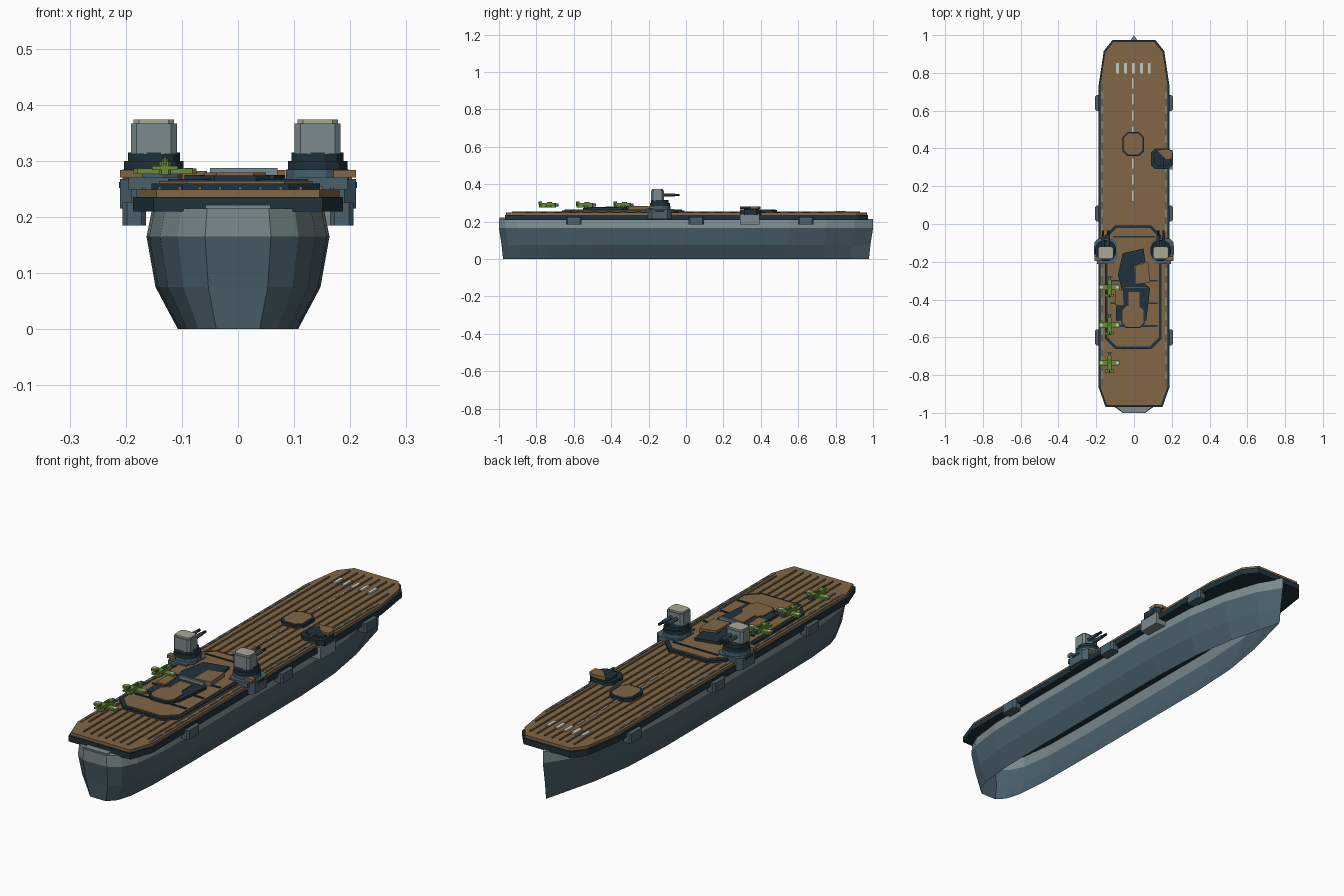
import bpy, bmesh
from math import cos, sin, pi

if "Cube" in bpy.data.objects:
    bpy.data.objects.remove(bpy.data.objects["Cube"])


def material(name, r, g, b):
    col = [(v / 255) ** 2.2 for v in (r, g, b)] + [1]
    m = bpy.data.materials.new(name)
    m.use_nodes = True
    m.diffuse_color = col
    m.node_tree.nodes["Principled BSDF"].inputs["Base Color"].default_value = col
    return m


SLATE = material("slate_blue", 75, 96, 107)
GRAY = material("light_gray", 122, 137, 141)
DARK = material("dark_teal", 37, 54, 62)
BROWN = material("deck_brown", 128, 102, 72)
GREEN = material("aircraft_green", 106, 138, 62)
OLIVE = material("dark_green", 80, 104, 48)
IVORY = material("ivory", 166, 167, 148)
PALE = material("pale_marking", 200, 202, 186)


def finish(name, bm, *mats):
    bmesh.ops.recalc_face_normals(bm, faces=bm.faces)
    me = bpy.data.meshes.new(name)
    bm.to_mesh(me)
    bm.free()
    for m in mats:
        me.materials.append(m)
    ob = bpy.data.objects.new(name, me)
    bpy.context.collection.objects.link(ob)
    return ob


def prism(name, pts, z0, z1, mat):
    """Upright slab from a plan outline."""
    bm = bmesh.new()
    low = [bm.verts.new((x, y, z0)) for x, y in pts]
    top = [bm.verts.new((x, y, z1)) for x, y in pts]
    bm.faces.new(low)
    bm.faces.new(top)
    for i in range(len(pts)):
        j = (i + 1) % len(pts)
        bm.faces.new((low[i], low[j], top[j], top[i]))
    return finish(name, bm, mat)


def box(name, x, y, hx, hy, z0, z1, mat):
    pts = [(x - hx, y - hy), (x + hx, y - hy), (x + hx, y + hy), (x - hx, y + hy)]
    return prism(name, pts, z0, z1, mat)


def chamfered(x, y, hx, hy, c):
    """Rectangle outline with cut corners."""
    right = [(hx - c, -hy), (hx, c - hy), (hx, hy - c), (hx - c, hy)]
    return [(x + a, y + b) for a, b in right + [(-a, b) for a, b in right[::-1]]]


def ring(x, y, r, n=12):
    return [(x + r * cos((i + .5) * 2 * pi / n), y + r * sin((i + .5) * 2 * pi / n)) for i in range(n)]


def rod(name, x, y0, y1, z, r, mat):
    """Round rod along y."""
    bm = bmesh.new()
    bmesh.ops.create_cone(bm, cap_ends=True, segments=8, radius1=r, radius2=r, depth=y1 - y0)
    for v in bm.verts:
        a, b, c = v.co
        v.co = (x + a, (y0 + y1) / 2 + c, z + b)
    return finish(name, bm, mat)


# Hull: shell open below, lofted through four levels, light upper strake and top
outline = [(-1, .36), (-.965, .66), (-.9, .85), (-.75, .97), (-.5, 1), (.3, 1),
           (.55, .92), (.75, .7), (.9, .38), (1, 0)]
levels = [(0, .107, .978, 1.5), (.075, .147, .986, 1.25), (.165, .163, 1, 1), (.215, .153, 1, 1)]
bm = bmesh.new()
rows = []
for z, hw, sy, power in levels:
    half = [(hw * f ** (power if y > 0 else 1), y * sy) for y, f in outline]
    loop = half + [(-x, y) for x, y in half[-2::-1]]
    rows.append([bm.verts.new((x, y, z)) for x, y in loop])
for k in range(3):
    for i in range(len(rows[0])):
        j = (i + 1) % len(rows[0])
        f = bm.faces.new((rows[k][i], rows[k][j], rows[k + 1][j], rows[k + 1][i]))
        f.material_index = int(k == 2)
bm.faces.new(rows[3]).material_index = 1
finish("hull", bm, SLATE, GRAY)
box("stern_step", 0, -.98, .058, .016, .21, .221, GRAY)


# Flight deck
def deck_outline(grow):
    side = [(.145, -.962), (.181, -.86), (.181, .73), (.154, .91), (.108, .967)]
    side = [(x + grow, y + (grow if y > 0 else -grow)) for x, y in side]
    return side + [(-x, y) for x, y in side[::-1]]


prism("deck_edge", deck_outline(.006), .21, .236, DARK)
prism("flight_deck", deck_outline(0), .236, .249, BROWN)
for i in range(9):
    x = (i - 4) * .036
    reach = .93 if abs(x) < .12 else .84
    box("deck_rib", x + .004, 0, .003, reach, .249, .2545, BROWN)

# Deck markings
for i in range(5):
    box("bow_stripe", (i - 2) * .042 - .003, .825, .0075, .027, .249, .2565, PALE)
for i in range(8):
    box("centre_dash", -.006, .15 + i * .085, .0035, .027, .249, .2525, PALE)
for s in (-1, 1):
    box("edge_line", s * .168, -.06, .003, .8, .249, .2505, SLATE)
    for i in range(20):
        box("edge_dash", s * .168, -.8 + i * .078, .003, .02, .249, .2535, GRAY)

# Aircraft lift hatch
prism("hatch_rim", chamfered(-.004, .423, .056, .064, .026), .249, .263, DARK)
prism("hatch_cover", chamfered(-.004, .423, .048, .056, .022), .262, .266, BROWN)

# Raised midship platform
prism("platform_rim", chamfered(-.004, -.335, .15, .327, .055), .249, .26, DARK)
prism("platform_top", chamfered(-.004, -.335, .137, .314, .05), .26, .264, BROWN)
box("platform_seam", 0, -.068, .11, .004, .262, .267, DARK)
for y in (-.3, -.42, -.54):
    box("platform_bar", 0, y, .125, .004, .262, .268, DARK)

# Patchy low superstructure
prism("forward_patch", [(-.085, -.27), (-.06, -.155), (.05, -.13), (.06, -.2), (.0, -.22), (.005, -.27)],
      .262, .275, DARK)
prism("middle_patch", [(-.085, -.27), (-.06, -.37), (-.095, -.44), (-.095, -.51), (.065, -.51),
                       (.085, -.34), (.005, -.27)], .262, .275, DARK)
prism("aft_block", chamfered(-.005, -.49, .055, .055, .022), .262, .279, BROWN)
prism("aft_block_base", chamfered(-.005, -.49, .061, .061, .024), .262, .274, DARK)
box("aft_block_neck", .0, -.4, .03, .04, .262, .279, BROWN)
prism("forward_block", [(.005, -.32), (.085, -.31), (.075, -.2), (.005, -.22)], .262, .284, BROWN)
prism("side_block", [(-.1, -.35), (-.06, -.35), (-.055, -.43), (-.1, -.43)], .262, .282, BROWN)
box("cross_bar", .01, -.335, .06, .005, .27, .287, GRAY)

# Side sponsons
for s in (-1, 1):
    for y in (.64, .055, -.6):
        prism("sponson", chamfered(s * .185, y, .021, .042, .008), .185, .226, SLATE)

# Forward gun platform on the left side
box("gun_sponson", .175, .34, .028, .052, .185, .24, GRAY)
prism("gun_base", chamfered(.148, .345, .058, .055, .022), .236, .265, DARK)
prism("gun_house", chamfered(.15, .35, .043, .04, .016), .265, .274, DARK)
prism("gun_roof", [(.15, .36), (.17, .34), (.203, .345), (.203, .385), (.175, .398), (.12, .39)],
      .268, .282, BROWN)
rod("gun_barrel", .15, .29, .36, .275, .006, SLATE)

# Twin-gun towers
for s in (-1, 1):
    x, y = s * .146 - .004, -.14
    prism("tower_foundation", chamfered(s * .15, y, .06, .062, .02), .215, .268, SLATE)
    prism("tower_walkway", ring(x, y, .058), .268, .285, SLATE)
    prism("tower_ring", ring(x, y, .055), .28, .3, DARK)
    prism("tower_collar", ring(x, y, .048), .3, .315, DARK)
    prism("tower_body", chamfered(x, y - .012, .041, .034, .01), .312, .367, GRAY)
    prism("tower_cap", chamfered(x, y - .012, .036, .029, .01), .367, .374, IVORY)
    for d in (-.014, .014):
        rod("tower_barrel", x + d, y + .015, -.06, .343, .008, SLATE)
        rod("tower_muzzle", x + d, -.06, -.034, .343, .006, DARK)
    box("tower_side_step", s * .204, y, .008, .025, .252, .262, DARK)
    box("tower_aft_locker", s * .15, y - .062, .045, .01, .249, .27, SLATE)
    box("tower_aft_ledge", s * .19, y - .045, .02, .012, .27, .284, BROWN)

# Parked aircraft, noses toward the bow
for y in (-.735, -.535, -.335):
    x = -.13
    prism("fuselage", chamfered(x, y - .005, .011, .045, .005), .276, .299, GREEN)
    box("engine", x, y + .046, .008, .008, .28, .296, SLATE)
    prism("wing", chamfered(x, y, .056, .015, .007), .277, .286, GREEN)
    box("tailplane", x, y - .044, .023, .008, .284, .291, GREEN)
    box("tail_fin", x, y - .044, .003, .009, .291, .307, OLIVE)
    box("canopy", x, y + .006, .006, .013, .299, .304, OLIVE)
    box("propeller", x, y + .054, .016, .002, .286, .29, SLATE)
    for s in (-1, 1):
        prism("wing_marking", ring(x + s * .042, y, .008, 8), .286, .2875, PALE)
